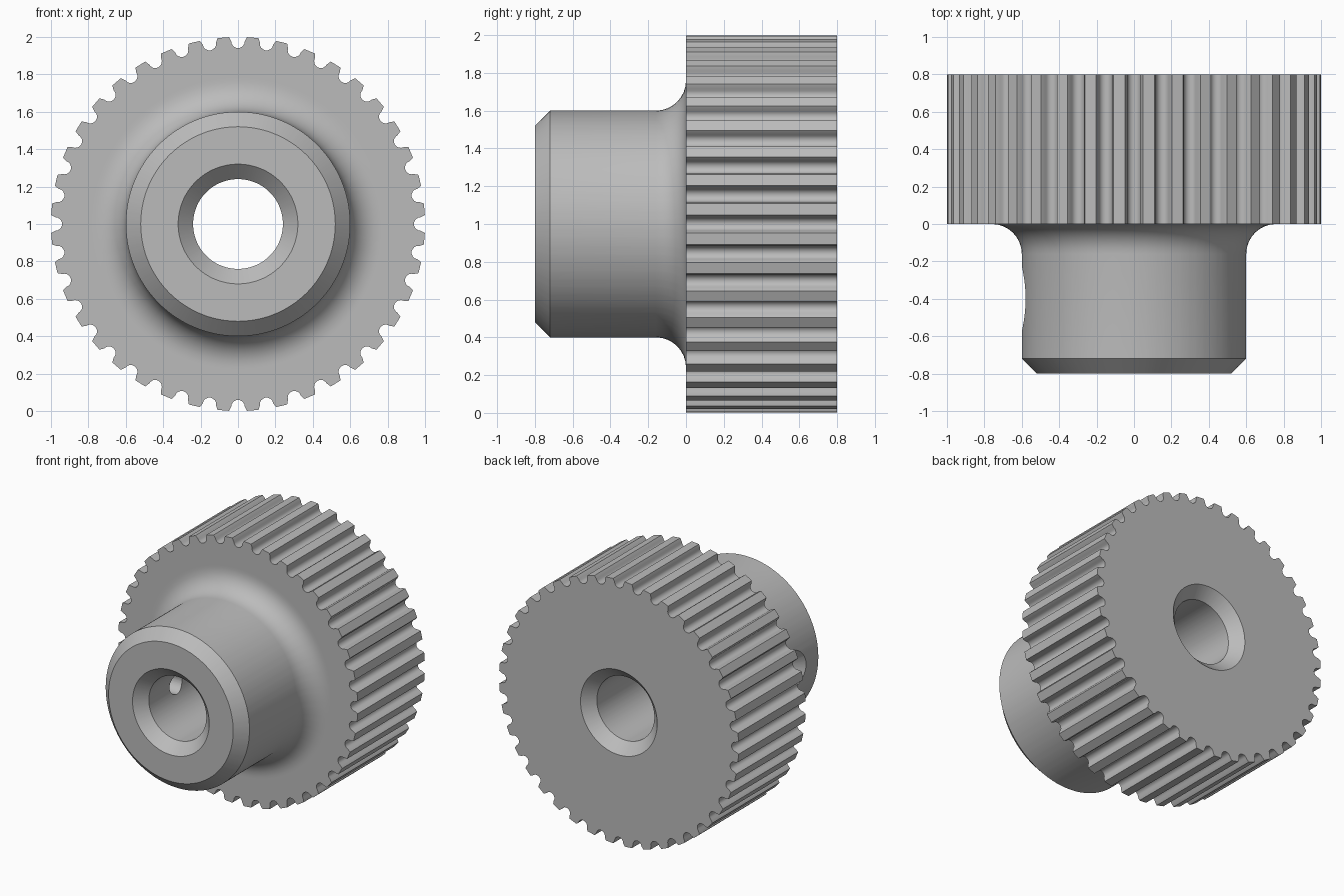
import bpy
import bmesh
import math

if "Cube" in bpy.data.objects:
    bpy.data.objects.remove(bpy.data.objects["Cube"], do_unlink=True)

TEETH = 40
PITCH = 2 * math.pi / TEETH
STEPS = 8

steel = bpy.data.materials.new("grey_steel")
steel.use_nodes = True
colour = (0.5, 0.5, 0.5, 1)
steel.diffuse_color = colour
steel.node_tree.nodes["Principled BSDF"].inputs["Base Color"].default_value = colour


def make_object(name, bm):
    bmesh.ops.recalc_face_normals(bm, faces=bm.faces)
    mesh = bpy.data.meshes.new(name)
    bm.to_mesh(mesh)
    bm.free()
    mesh.materials.append(steel)
    obj = bpy.data.objects.new(name, mesh)
    bpy.context.collection.objects.link(obj)
    return obj


# One round-bottomed groove: (angle, radius) from one tooth edge to the other
groove_r, groove_centre = 0.036, 0.976
groove = [(-0.048, 1.0)]
for i in range(STEPS + 1):
    a = math.pi * i / STEPS
    across = -groove_r * math.cos(a)
    out = groove_centre - groove_r * math.sin(a)
    groove.append((math.atan2(across, out), math.hypot(across, out)))
groove.append((0.048, 1.0))
columns = [(t * PITCH + a, r) for t in range(TEETH) for a, r in groove]

# Closed half section (radius, y): bore, hub, fillet, then toothed rim (None)
fillet = [(0.76 - 0.16 * math.cos(a), -0.16 + 0.16 * math.sin(a))
          for a in (math.pi / 2 * i / STEPS for i in range(STEPS + 1))]
section = [(0.32, 0.8), (0.24, 0.72), (0.24, -0.72), (0.32, -0.8),
           (0.52, -0.8), (0.6, -0.72)] + fillet + [
           (0.78, 0), (None, 0), (None, 0.8)]

bm = bmesh.new()
rings = []
for angle, rim in columns:
    rings.append([bm.verts.new(((r or rim) * math.cos(angle), y,
                                1 + (r or rim) * math.sin(angle)))
                  for r, y in section])
n = len(section)
for i, ring in enumerate(rings):
    nxt = rings[(i + 1) % len(rings)]
    for j in range(n):
        k = (j + 1) % n
        bm.faces.new((ring[j], ring[k], nxt[k], nxt[j]))
pulley = make_object("toothed_pulley", bm)

# Countersunk set screw hole through one side of the hub, (radius, x)
bm = bmesh.new()
hole_section = [(0.075, -0.05), (0.075, -0.5), (0.215, -0.64)]
sides = 48
loops = [[bm.verts.new((x, -0.4 + r * math.cos(2 * math.pi * s / sides),
                        1 + r * math.sin(2 * math.pi * s / sides)))
          for s in range(sides)] for r, x in hole_section]
for a, b in zip(loops, loops[1:]):
    for s in range(sides):
        q = (s + 1) % sides
        bm.faces.new((a[s], a[q], b[q], b[s]))
bm.faces.new(loops[0])
bm.faces.new(loops[-1])
cutter = make_object("screw_hole_cutter", bm)
cutter.hide_render = True

cut = pulley.modifiers.new("screw_hole", "BOOLEAN")
cut.operation = "DIFFERENCE"
cut.solver = "EXACT"
cut.object = cutter

bpy.ops.object.select_all(action="DESELECT")
pulley.select_set(True)
bpy.context.view_layer.objects.active = pulley
bpy.ops.object.modifier_apply(modifier=cut.name)
bpy.data.objects.remove(cutter, do_unlink=True)
bpy.ops.object.shade_smooth_by_angle(angle=math.radians(30))
